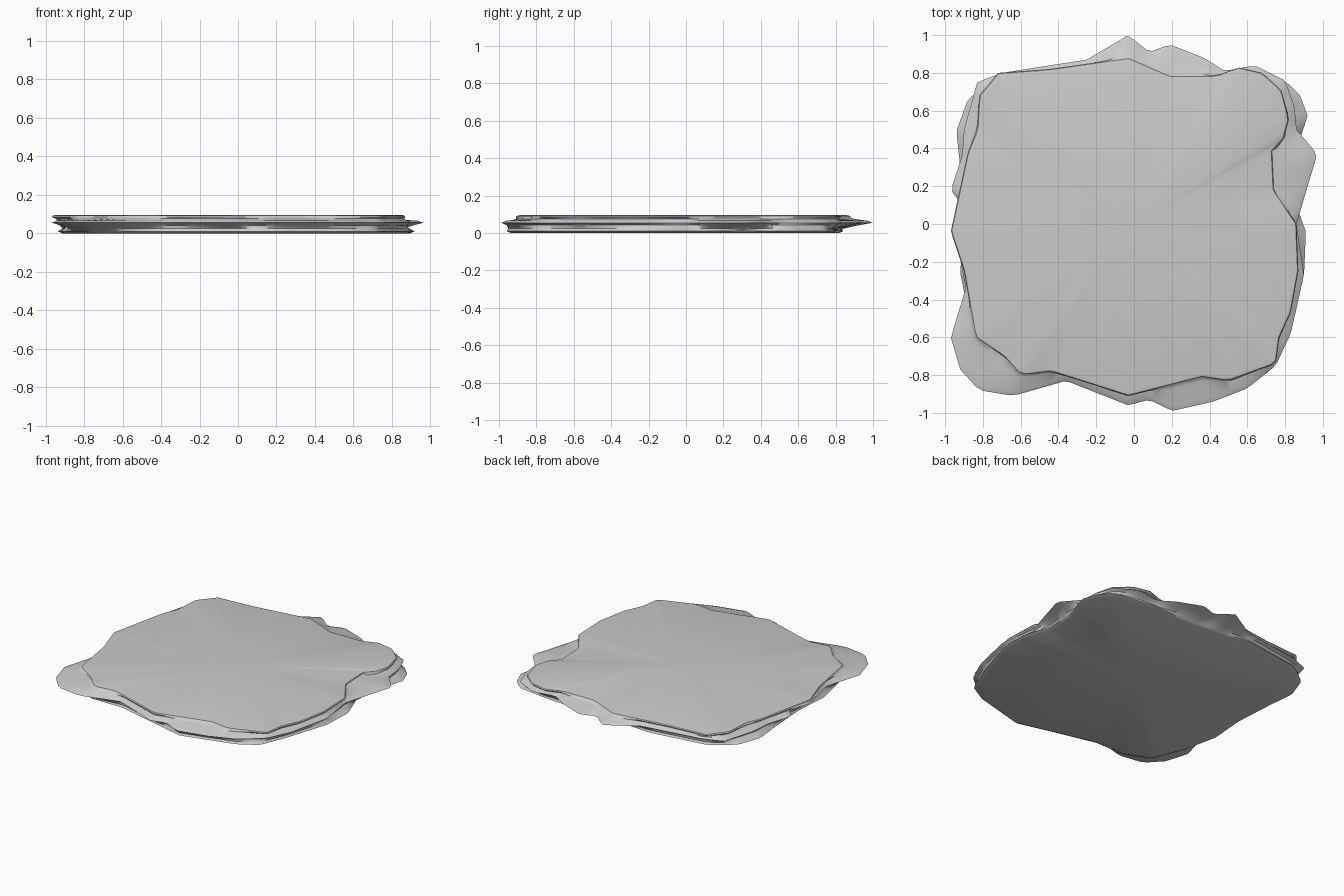
import bpy, bmesh, math
from mathutils import Vector

if "Cube" in bpy.data.objects:
    bpy.data.objects.remove(bpy.data.objects["Cube"])

# Outlines of the slab, counter-clockwise order not required (star shaped around centre)
TOP = [(-.03,.88),(.19,.785),(.44,.785),(.55,.83),(.68,.8),(.78,.71),(.82,.56),(.79,.45),(.73,.4),
       (.74,.18),(.86,0),(.87,-.25),(.83,-.47),(.77,-.6),(.75,-.74),(.5,-.83),(.36,-.81),(-.03,-.91),
       (-.44,-.78),(-.6,-.8),(-.69,-.7),(-.84,-.6),(-.9,-.25),(-.97,-.04),(-.88,.38),(-.83,.5),
       (-.82,.68),(-.72,.8),(-.45,.82)]
MID = [(-.03,1.),(.08,.91),(.19,.95),(.37,.88),(.48,.81),(.64,.84),(.8,.76),(.85,.62),(.86,.5),
       (.97,.37),(.86,0),(.9,-.27),(.83,-.58),(.75,-.75),(.6,-.87),(.42,-.94),(.2,-.99),(.08,-.93),
       (-.03,-.96),(-.36,-.83),(-.64,-.91),(-.82,-.88),(-.92,-.77),(-.97,-.6),(-.89,-.34),(-.95,-.04),
       (-.91,.1),(-.97,.18),(-.91,.36),(-.9,.5),(-.83,.75),(-.7,.8),(-.25,.87)]
LOW = [(-.03,.82),(.2,.8),(.5,.8),(.8,.76),(.88,.68),(.92,.57),(.86,.4),(.84,.15),(.91,-.04),
       (.9,-.27),(.8,-.58),(.72,-.78),(.58,-.86),(.2,-.96),(-.03,-.9),(-.36,-.82),(-.6,-.82),
       (-.78,-.74),(-.87,-.5),(-.92,-.26),(-.9,0),(-.92,.3),(-.94,.49),(-.88,.66),(-.72,.78),(-.3,.84)]
N = 180


def radius(outline, a):
    """Distance from the centre to the outline in direction a."""
    d, best = Vector((math.cos(a), math.sin(a))), 0
    for p, q in zip(outline, outline[1:] + outline[:1]):
        p, e = Vector(p), Vector(q) - Vector(p)
        den = d.x * e.y - d.y * e.x
        if abs(den) < 1e-9:
            continue
        r = (p.x * e.y - p.y * e.x) / den
        t = (p.x * d.y - p.y * d.x) / den
        if r > 0 and -1e-6 <= t <= 1 + 1e-6:
            best = max(best, r)
    return best


# Stacked layers from bottom to top: z, outline weights (low, mid, top), scale
LAYERS = [(0, 1, 0, 0, .975), (.01, 1, 0, 0, 1), (.024, .8, .2, 0, .985), (.042, .3, .7, 0, .98),
          (.055, 0, 1, 0, 1), (.066, 0, .9, .1, .985), (.076, 0, .25, .75, .985),
          (.085, 0, 0, 1, 1), (.092, 0, 0, 1, .995), (.096, 0, 0, 1, .975)]
bm = bmesh.new()
rings = []
angles = [2 * math.pi * i / N for i in range(N)]
radii = [[radius(o, a) for o in (LOW, MID, TOP)] for a in angles]
for z, wl, wm, wt, s in LAYERS:
    ring = []
    for a, (l, m, t) in zip(angles, radii):
        r = (wl * l + wm * m + wt * t) * s
        ring.append(bm.verts.new((r * math.cos(a), r * math.sin(a), z)))
    rings.append(ring)
for lo, hi in zip(rings, rings[1:]):
    for i in range(N):
        j = (i + 1) % N
        bm.faces.new((lo[i], lo[j], hi[j], hi[i]))

# Flat top and underside
for ring, z in ((rings[0], 0), (rings[-1], .096)):
    c = bm.verts.new((0, 0, z))
    for i in range(N):
        bm.faces.new((ring[i], ring[(i + 1) % N], c))
bmesh.ops.recalc_face_normals(bm, faces=bm.faces)
mesh = bpy.data.meshes.new("stone_slab")
bm.to_mesh(mesh)
bm.free()
slab = bpy.data.objects.new("stone_slab", mesh)
bpy.context.collection.objects.link(slab)
bpy.context.view_layer.objects.active = slab
slab.select_set(True)
bpy.ops.object.shade_smooth_by_angle(angle=math.radians(40))
